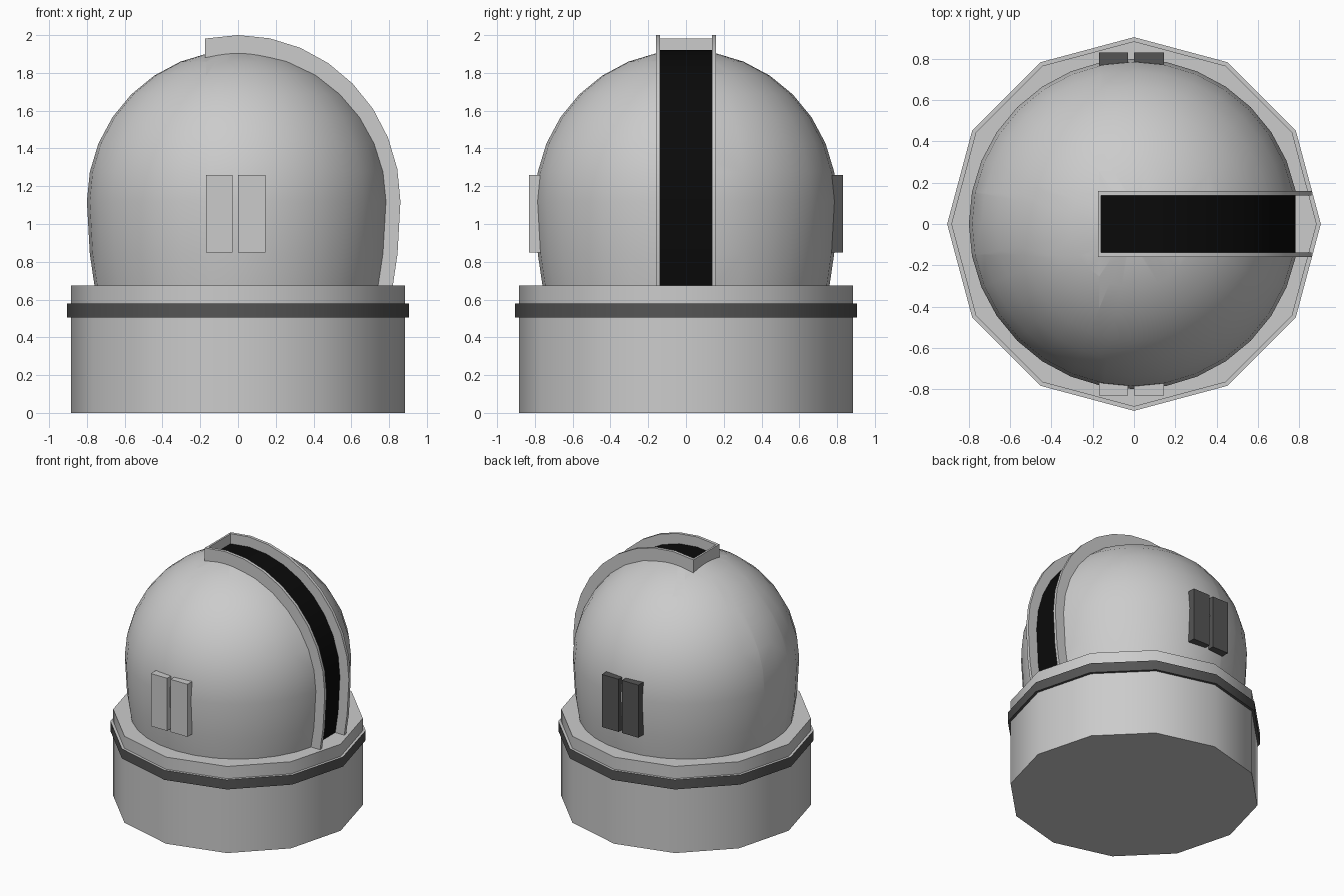
import bpy, bmesh, math
from math import sin, cos, radians

if "Cube" in bpy.data.objects:
    bpy.data.objects.remove(bpy.data.objects["Cube"])

FLOOR, EQUATOR, R = 0.675, 1.12, 0.8
LOW = radians(-18.2)


def material(name, value):
    m = bpy.data.materials.new(name)
    m.use_nodes = True
    color = (value, value, value, 1)
    m.diffuse_color = color
    m.node_tree.nodes["Principled BSDF"].inputs["Base Color"].default_value = color
    return m


light = material("light grey", 0.6)
dark = material("dark grey", 0.09)
black = material("black", 0.003)


def finish(name, bm, *mats):
    bmesh.ops.recalc_face_normals(bm, faces=bm.faces)
    mesh = bpy.data.meshes.new(name)
    bm.to_mesh(mesh)
    bm.free()
    obj = bpy.data.objects.new(name, mesh)
    bpy.context.collection.objects.link(obj)
    for m in mats:
        mesh.materials.append(m)
    bpy.ops.object.select_all(action="DESELECT")
    obj.select_set(True)
    bpy.context.view_layer.objects.active = obj
    bpy.ops.object.shade_smooth_by_angle(angle=radians(38))
    return obj


def drum(name, radius, z0, z1, *mats):
    bm = bmesh.new()
    bmesh.ops.create_cone(bm, cap_ends=True, segments=12, radius1=radius,
                          radius2=radius, depth=z1 - z0)
    bmesh.ops.translate(bm, verts=bm.verts, vec=(0, 0, (z0 + z1) / 2))
    return finish(name, bm, *mats)


def box(name, x0, x1, y0, y1, z0, z1, mat):
    bm = bmesh.new()
    bmesh.ops.create_cube(bm, size=1)
    bmesh.ops.scale(bm, verts=bm.verts, vec=(x1 - x0, y1 - y0, z1 - z0))
    bmesh.ops.translate(bm, verts=bm.verts,
                        vec=((x0 + x1) / 2, (y0 + y1) / 2, (z0 + z1) / 2))
    return finish(name, bm, mat)


def curve_point(angle, rx, rz):
    """Dome outline: round above the equator, stretched below it."""
    if angle >= 0:
        return rx * cos(angle), EQUATOR + rz * sin(angle)
    return (rx - R + R * cos(angle),
            EQUATOR - (EQUATOR - FLOOR) * sin(angle) / sin(LOW))


def arch(name, inner, outer, y0, y1, start_x, mat):
    """Curved bar following the dome from just past its crown to the base."""
    bm = bmesh.new()
    rows = []
    steps = [LOW, radians(-11.25)] + [radians(11.25 * i) for i in range(9)]
    for angle in steps + [None]:
        row = []
        for (rx, rz), y in ((inner, y0), (outer, y0), (outer, y1), (inner, y1)):
            a = math.acos(start_x / rx) if angle is None else angle
            x, z = curve_point(a, rx, rz)
            row.append(bm.verts.new((x, y, z)))
        rows.append(row)
    for a, b in zip(rows, rows[1:]):
        for i in range(4):
            j = (i + 1) % 4
            bm.faces.new((a[i], a[j], b[j], b[i]))
    bm.faces.new(rows[0])
    bm.faces.new(rows[-1])
    return finish(name, bm, mat)


# Base drum with a dark belt whose top is light
drum("base_drum", 0.885, 0, FLOOR, light)
belt = drum("base_belt", 0.905, 0.505, 0.58, dark, light)
for face in belt.data.polygons:
    face.material_index = int(face.normal.z > 0.9)

# Dome shell, spun from its outline, with the slit opened
bm = bmesh.new()
angles = [LOW, radians(-11.25)] + [radians(11.25 * i) for i in range(9)]
outline = [bm.verts.new((x, 0, z)) for x, z in
           (curve_point(a, R, R) for a in angles)]
edges = [bm.edges.new(pair) for pair in zip(outline, outline[1:])]
bmesh.ops.spin(bm, geom=outline + edges, cent=(0, 0, 0), axis=(0, 0, 1),
               angle=math.tau, steps=32)
bmesh.ops.remove_doubles(bm, verts=bm.verts, dist=0.0005)
for co, no in (((0, 0.15, 0), (0, 1, 0)), ((0, -0.15, 0), (0, 1, 0)),
               ((-0.168, 0, 0), (1, 0, 0))):
    bmesh.ops.bisect_plane(bm, geom=bm.verts[:] + bm.edges[:] + bm.faces[:],
                           plane_co=co, plane_no=no)
slit = [f for f in bm.faces if abs(f.calc_center_median().y) < 0.15
        and f.calc_center_median().x > -0.168]
bmesh.ops.delete(bm, geom=slit, context="FACES")
finish("dome", bm, light)

# Dark opening and its raised frame
arch("slit_opening", (0.73, 0.74), (0.783, 0.802), -0.14, 0.14, -0.165, black)
for side, y0, y1 in (("left", 0.137, 0.16), ("right", -0.16, -0.137)):
    arch("slit_rail_" + side, (0.735, 0.75), (0.86, 0.88), y0, y1, -0.175, light)
box("slit_end_cap", -0.175, -0.16, -0.15, 0.15, 1.87, 1.981, light)

# Paired doors, light at the front and dark at the back
for place, y0, y1, mat in (("front", -0.83, -0.75, light), ("back", 0.75, 0.83, dark)):
    box(place + "_door_right", -0.17, -0.03, y0, y1, 0.85, 1.26, mat)
    box(place + "_door_left", 0, 0.145, y0, y1, 0.85, 1.26, mat)
